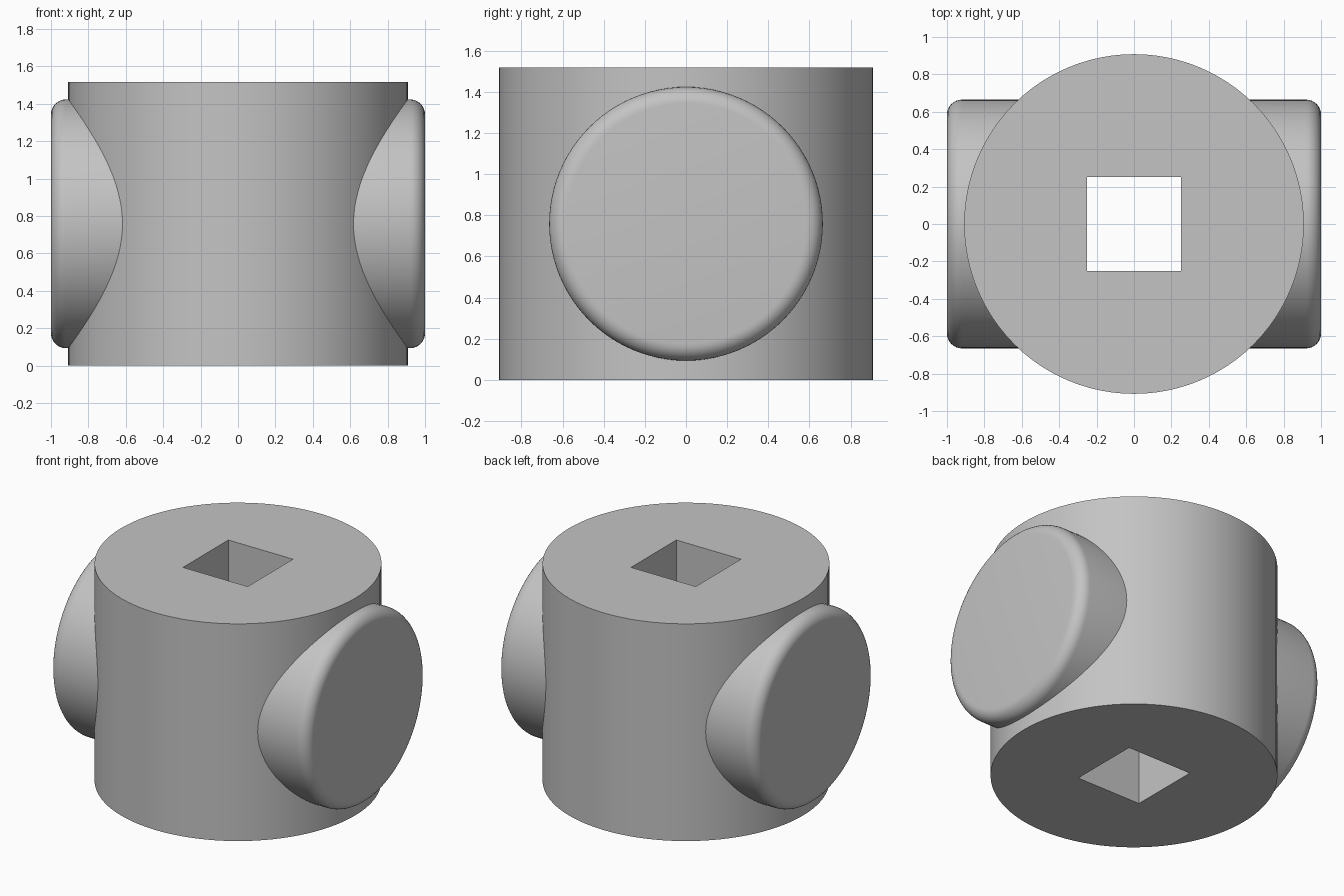
import bpy, bmesh
from math import sin, cos, pi

old = bpy.data.objects.get("Cube")
if old:
    bpy.data.objects.remove(old, do_unlink=True)

HEIGHT, RADIUS, HOLE = 1.517, 0.908, 0.25
BOSS_RADIUS, BOSS_ROUND = 0.665, 0.08
SIDES = 96

grey = bpy.data.materials.new("plain_grey")
grey.use_nodes = True
colour = (0.55, 0.55, 0.55, 1)
grey.diffuse_color = colour
grey.node_tree.nodes["Principled BSDF"].inputs["Base Color"].default_value = colour


def finish(name, bm):
    bmesh.ops.recalc_face_normals(bm, faces=bm.faces)
    mesh = bpy.data.meshes.new(name)
    bm.to_mesh(mesh)
    bm.free()
    mesh.materials.append(grey)
    obj = bpy.data.objects.new(name, mesh)
    bpy.context.collection.objects.link(obj)
    bpy.ops.object.select_all(action='DESELECT')
    obj.select_set(True)
    bpy.context.view_layer.objects.active = obj
    bpy.ops.object.shade_smooth_by_angle(angle=pi / 6)


def bridge(bm, a, b):
    for i in range(SIDES):
        j = (i + 1) % SIDES
        bm.faces.new((a[i], a[j], b[j], b[i]))


# Round body with a square hole right through it
bm = bmesh.new()
directions = [(cos(2 * pi * i / SIDES), sin(2 * pi * i / SIDES)) for i in range(SIDES)]


def body_ring(z, square):
    ring = []
    for c, s in directions:
        r = HOLE / max(abs(c), abs(s)) if square else RADIUS
        ring.append(bm.verts.new((r * c, r * s, z)))
    return ring


rings = [body_ring(0, False), body_ring(HEIGHT, False),
         body_ring(HEIGHT, True), body_ring(0, True)]
for k in range(4):
    bridge(bm, rings[k], rings[(k + 1) % 4])
finish("body", bm)

# Round side bosses with softened outer rims
profile = [(0.55, BOSS_RADIUS)]
for k in range(9):
    a = pi / 2 * k / 8
    profile.append((1 - BOSS_ROUND * (1 - sin(a)),
                    BOSS_RADIUS - BOSS_ROUND * (1 - cos(a))))

for side, name in ((1, "left_boss"), (-1, "right_boss")):
    bm = bmesh.new()
    rings = [[bm.verts.new((side * x, r * c, HEIGHT / 2 + r * s)) for c, s in directions]
             for x, r in profile]
    for a, b in zip(rings, rings[1:]):
        bridge(bm, a, b)
    bm.faces.new(rings[0])
    bm.faces.new(rings[-1])
    finish(name, bm)
